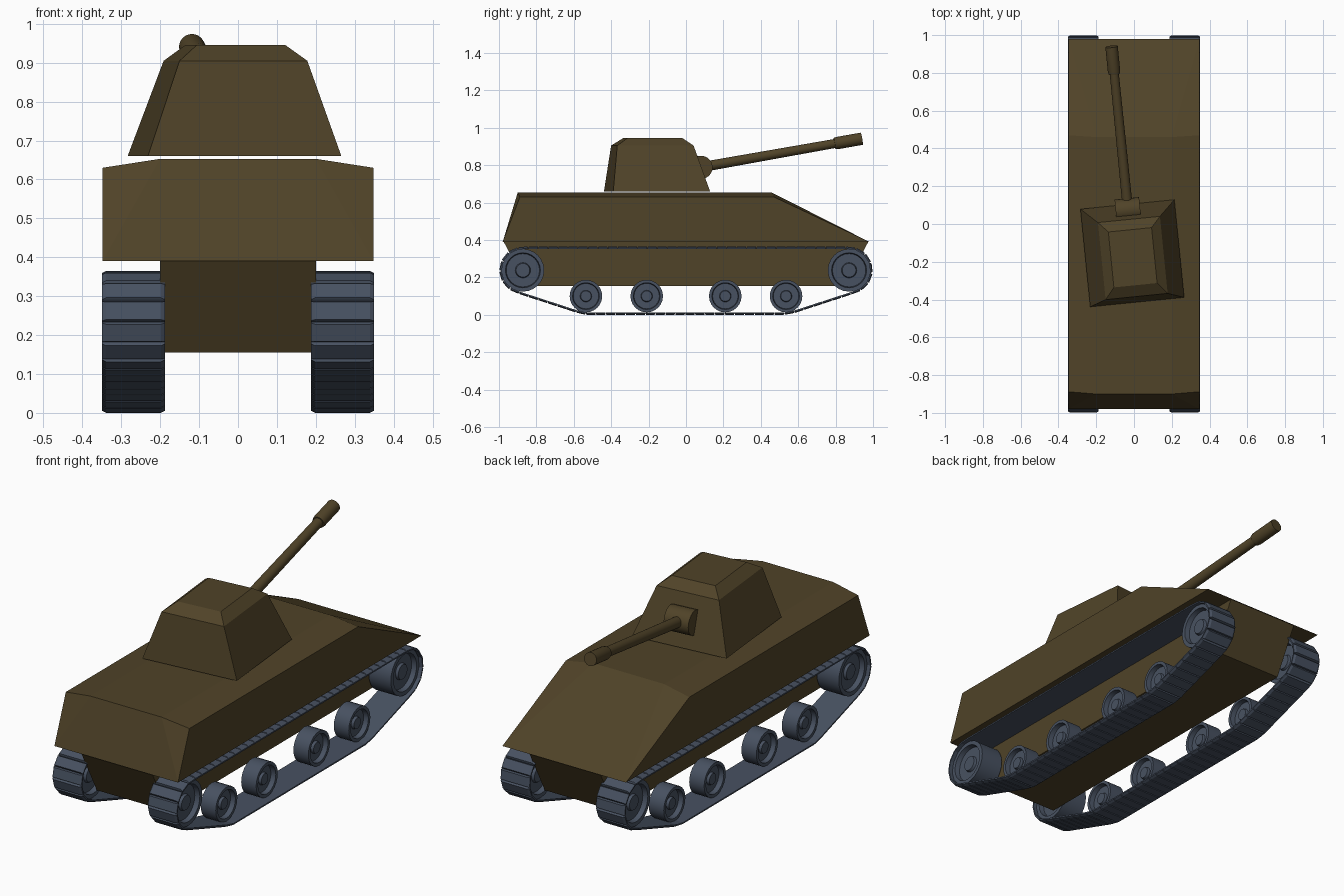
import bpy, bmesh, math
from mathutils import Vector, Matrix
from mathutils.geometry import convex_hull_2d

if "Cube" in bpy.data.objects:
    bpy.data.objects.remove(bpy.data.objects["Cube"])


def material(name, rgb):
    m = bpy.data.materials.new(name)
    m.diffuse_color = (*rgb, 1)
    m.use_nodes = True
    m.node_tree.nodes["Principled BSDF"].inputs["Base Color"].default_value = m.diffuse_color
    return m


OLIVE = material("olive_brown", (0.080, 0.056, 0.021))
STEEL = material("blue_grey_steel", (0.064, 0.083, 0.120))


def finish(name, bm, mat, smooth=False, mirror=False):
    bmesh.ops.recalc_face_normals(bm, faces=bm.faces)
    me = bpy.data.meshes.new(name)
    bm.to_mesh(me)
    bm.free()
    me.materials.append(mat)
    if smooth:
        me.shade_smooth()
        me.set_sharp_from_angle(angle=math.radians(32))
    ob = bpy.data.objects.new(name, me)
    bpy.context.collection.objects.link(ob)
    if mirror:
        ob.modifiers.new("mirror", 'MIRROR')
    return ob


def convex(name, rings, matrix=Matrix()):
    """Faceted block from rectangles (half width, y back, y front, z)."""
    bm = bmesh.new()
    for w, y0, y1, z in rings:
        for x in (-w, w):
            for y in (y0, y1):
                bm.verts.new((x, y, z))
    r = bmesh.ops.convex_hull(bm, input=bm.verts)
    bmesh.ops.dissolve_limit(bm, angle_limit=0.01, verts=bm.verts, edges=bm.edges)
    bm.transform(matrix)
    return finish(name, bm, OLIVE)


def lathe(name, profile, matrix, mat, segs=24, mirror=False):
    """Revolve (x, radius) points around the x axis."""
    bm = bmesh.new()
    vs = [bm.verts.new((x, r, 0)) for x, r in profile]
    es = [bm.edges.new(p) for p in zip(vs, vs[1:])]
    bmesh.ops.spin(bm, geom=vs + es, axis=(1, 0, 0), cent=(0, 0, 0),
                   angle=2 * math.pi, steps=segs)
    bmesh.ops.remove_doubles(bm, verts=bm.verts, dist=1e-5)
    bm.transform(matrix)
    return finish(name, bm, mat, True, mirror)


# Hull: sloped upper body with side sponsons, and a narrow lower tub
convex("upper_hull", [(0.348, -0.98, 0.98, 0.39), (0.348, -0.888, 0.47, 0.63),
                      (0.2, -0.9, 0.46, 0.653)])
convex("lower_hull", [(0.2, -0.85, 0.85, 0.155), (0.2, -0.975, 0.975, 0.391)])

# Turret, turned slightly to the left
turn = Matrix.Translation((-0.009, -0.155, 0)) @ Matrix.Rotation(0.1, 4, 'Z')
convex("turret", [(0.25, -0.26, 0.26, 0.66), (0.165, -0.23, 0.18, 0.905),
                  (0.115, -0.17, 0.125, 0.945)], turn)

# Gun mantlet, barrel and muzzle
pivot = turn @ Matrix.Translation((0, 0.23, 0.788))
lathe("gun_mantlet", [(-0.065, 0), (-0.065, 0.062), (0.065, 0.062), (0.065, 0)], pivot, OLIVE)
aim = pivot @ Matrix.Rotation(math.radians(10), 4, 'X') @ Matrix.Rotation(math.pi / 2, 4, 'Z')
lathe("gun_barrel", [(0, 0), (0, 0.027), (0.76, 0.024), (0.76, 0)], aim, OLIVE)
lathe("gun_muzzle", [(0.735, 0), (0.735, 0.03), (0.75, 0.033), (0.883, 0.033), (0.883, 0)],
      aim, OLIVE)


# Wheels: dished discs with a hub, mirrored to both sides
def wheel(name, y, z, r, half):
    side = [(half, r), (half, r * 0.82), (half - 0.025, r * 0.78),
            (half - 0.025, r * 0.36), (half - 0.012, r * 0.32), (half - 0.012, 0)]
    prof = [(-x, q) for x, q in reversed(side)] + side
    lathe(name, prof, Matrix.Translation((0.268, y, z)), STEEL, 24, True)


ROAD = [(y, 0.1) for y in (-0.535, -0.21, 0.21, 0.535)]
ENDS = [(-0.872, 0.238), (0.872, 0.238)]
for i, (y, z) in enumerate(ROAD):
    wheel(f"road_wheel_{i + 1}", y, z, 0.087, 0.042)
for n, (y, z) in zip(("rear_sprocket", "front_sprocket"), ENDS):
    wheel(n, y, z, 0.114, 0.062)

# Track path: belt stretched round all the wheels, resampled into equal links
pts = [Vector((y + r * math.cos(a), z + r * math.sin(a)))
       for group, r in ((ROAD, 0.087), (ENDS, 0.114)) for y, z in group
       for a in (k * math.pi / 36 for k in range(72))]
loop = [pts[i] for i in convex_hull_2d(pts)]
lens = [(b - a).length for a, b in zip(loop, loop[1:] + loop[:1])]
LINKS = 80


def along(s):
    s %= sum(lens)
    for k, l in enumerate(lens):
        if s <= l:
            return loop[k].lerp(loop[(k + 1) % len(loop)], s / l)
        s -= l
    return loop[0]


path = [along(sum(lens) * i / LINKS) for i in range(LINKS)]
centre = Vector((0, 0.2))

# Track links: plates with chamfered outer edges
bm = bmesh.new()
for a, b in zip(path, path[1:] + path[:1]):
    d = b - a
    n = Vector((d.y, -d.x)).normalized()
    if n.dot((a + b) / 2 - centre) < 0:
        n = -n
    levels = []
    for off, chamfer, gap in ((0, 0, 0), (0.007, 0, 0.02), (0.013, 0.011, 0.06)):
        p, q = a + d * gap + n * off, b - d * gap + n * off
        x0, x1 = 0.187 + chamfer, 0.35 - chamfer
        levels.append([bm.verts.new((x, c.x, c.y))
                       for x, c in ((x0, p), (x1, p), (x1, q), (x0, q))])
    bm.faces.new(levels[0])
    bm.faces.new(levels[2])
    for lo, hi in zip(levels, levels[1:]):
        for k in range(4):
            j = (k + 1) % 4
            bm.faces.new((lo[k], lo[j], hi[j], hi[k]))
finish("track", bm, STEEL, False, True)
